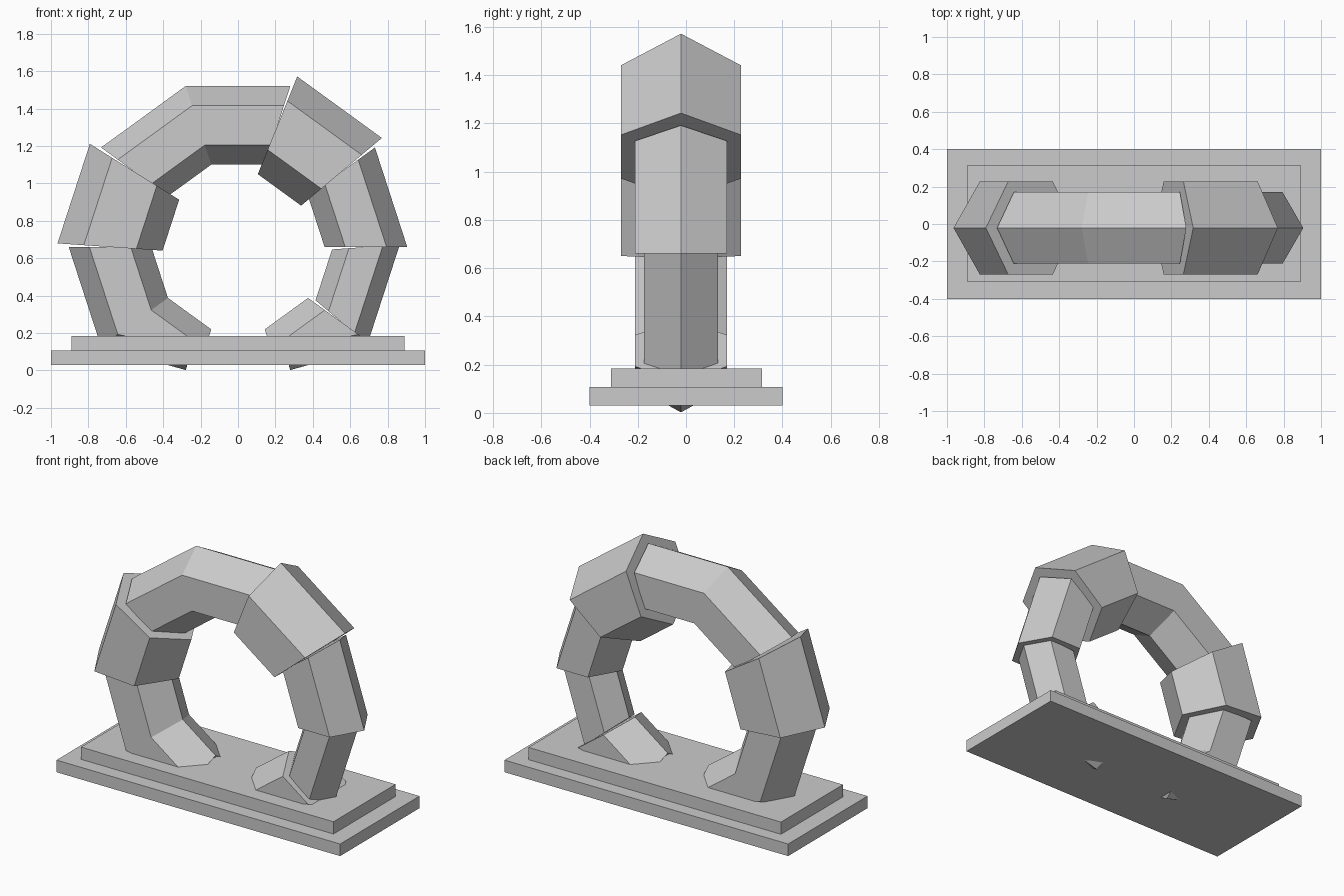
import bpy, bmesh
from math import sin, cos, radians

if "Cube" in bpy.data.objects:
    bpy.data.objects.remove(bpy.data.objects["Cube"])

CZ, CY = 0.66, -0.021         # ring centre
R_OUT, R_IN, HALF = 0.905, 0.463, 0.191


def slab(name, x0, x1, y0, y1, z0, z1):
    bpy.ops.mesh.primitive_cube_add(size=1, location=((x0 + x1) / 2, (y0 + y1) / 2, (z0 + z1) / 2))
    ob = bpy.context.object
    ob.name = name
    ob.scale = (x1 - x0, y1 - y0, z1 - z0)


def hexagon(angle, mid, scale=1.0, foot=False):
    """Mitred hexagon at a ring corner, thickened along the segment normal 'mid'."""
    a, m = radians(angle), radians(mid)
    pts = []
    for t, side in ((1, 0), (.5, 1), (-.5, 1), (-1, 0), (-.5, -1), (.5, -1)):
        r = (R_OUT + R_IN) / 2 + t * (R_OUT - R_IN) / 2
        grow = t * 0.21 * (scale - 1)
        x = r * cos(a) + grow * cos(m)
        z = CZ + r * sin(a) + grow * sin(m)
        if foot and t > 0:      # underside of the foot is lifted to the ground
            z += 0.203
        pts.append((x, CY + side * HALF * scale, z))
    return pts


def segment(name, angles, scale=1.0, foot=None):
    """Capped run of ring segments through the given corner angles."""
    bm = bmesh.new()
    mid = (angles[0] + angles[-1]) / 2
    rings = [[bm.verts.new(p) for p in hexagon(a, mid, scale, a == foot)] for a in angles]
    for r0, r1 in zip(rings, rings[1:]):
        for i in range(6):
            j = (i + 1) % 6
            bm.faces.new((r0[i], r0[j], r1[j], r1[i]))
    bm.faces.new(rings[0])
    bm.faces.new(rings[-1])
    bmesh.ops.recalc_face_normals(bm, faces=bm.faces)
    me = bpy.data.meshes.new(name)
    bm.to_mesh(me)
    bm.free()
    bpy.context.collection.objects.link(bpy.data.objects.new(name, me))


# Stepped base
slab("base_lower", -1, 1, -0.4, 0.4, 0.03, 0.107)
slab("base_upper", -0.89, 0.89, -0.31, 0.315, 0.107, 0.185)

# Broken stone ring, open at the bottom
segment("ring_right_foot", (288, 324), foot=288)
segment("ring_right_lower", (324, 360), scale=0.8)
segment("ring_right_upper", (0, 36))
segment("ring_right_sleeve", (36, 72), scale=1.3)
segment("ring_top", (72, 108, 144))
segment("ring_left_sleeve", (144, 180), scale=1.3)
segment("ring_left_lower", (180, 216, 252), foot=252)
